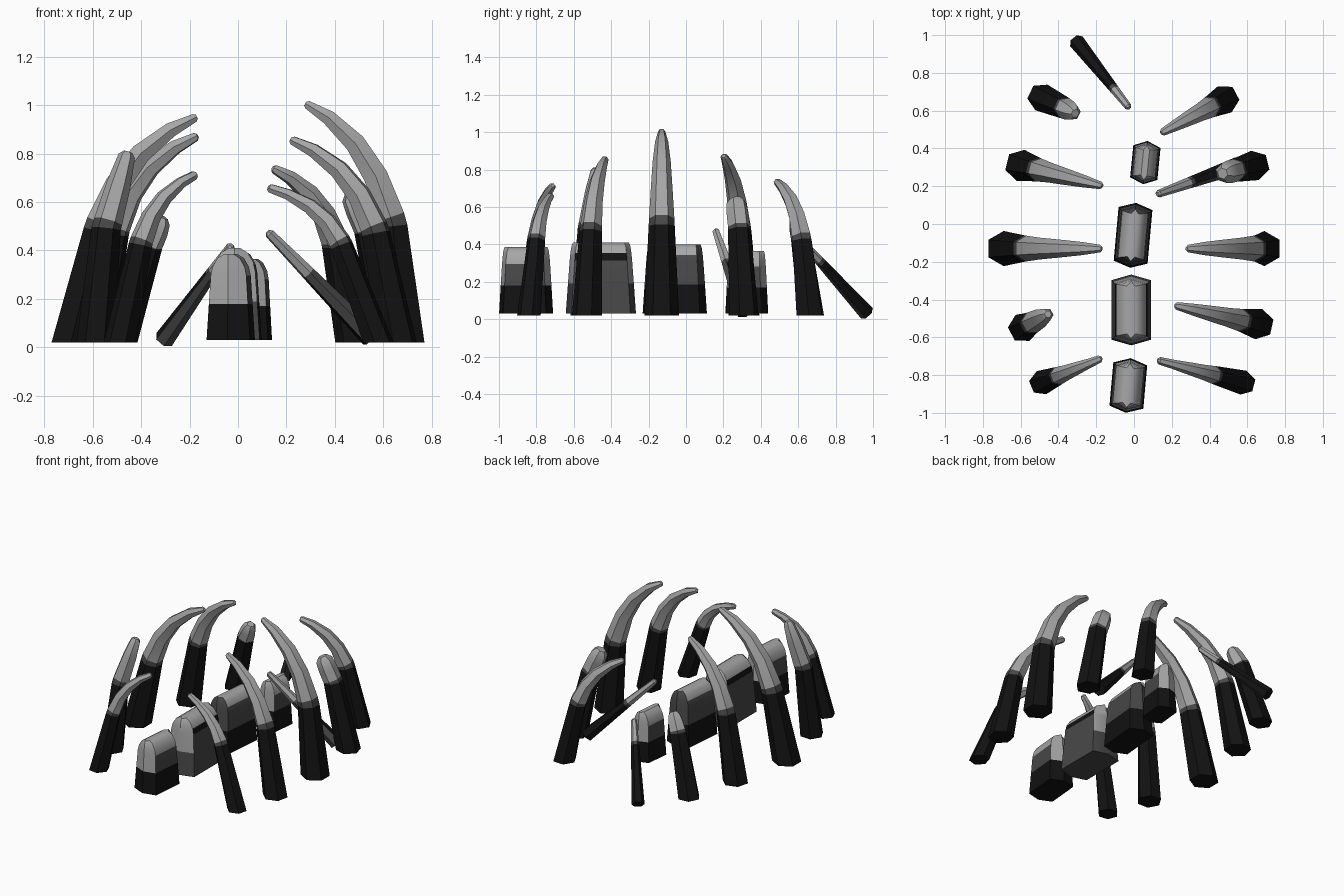
import bpy, bmesh, math
from mathutils import Vector

cube = bpy.data.objects.get("Cube")
if cube:
    bpy.data.objects.remove(cube, do_unlink=True)


def make_material(name, value):
    mat = bpy.data.materials.new(name)
    mat.use_nodes = True
    colour = (value, value, value, 1)
    mat.diffuse_color = colour
    mat.node_tree.nodes["Principled BSDF"].inputs["Base Color"].default_value = colour
    return mat


MATERIALS = [make_material("charred black", 0.006),
             make_material("dark grey", 0.065),
             make_material("bone grey", 0.38)]
BLACK, GREY, BONE = range(3)


def finish(name, bm):
    bmesh.ops.recalc_face_normals(bm, faces=bm.faces)
    mesh = bpy.data.meshes.new(name)
    bm.to_mesh(mesh)
    bm.free()
    for mat in MATERIALS:
        mesh.materials.append(mat)
    obj = bpy.data.objects.new(name, mesh)
    bpy.context.collection.objects.link(obj)
    bpy.ops.object.select_all(action="DESELECT")
    obj.select_set(True)
    bpy.context.view_layer.objects.active = obj
    bpy.ops.object.shade_smooth_by_angle(angle=math.radians(35))
    return obj


def skin(bm, rings, bands):
    """Join rings of points into a closed body, one material per band."""
    loops = [[bm.verts.new(p) for p in ring] for ring in rings]
    for a, b, mat in zip(loops, loops[1:], bands):
        for i in range(len(a)):
            j = (i + 1) % len(a)
            bm.faces.new((a[i], a[j], b[j], b[i])).material_index = mat
    bm.faces.new(loops[0]).material_index = bands[0]
    bm.faces.new(loops[-1]).material_index = bands[-1]


def bone_tube(name, points, radii, bands, flat_base=True):
    """Tapered six-sided tube along a path, with a blunt pointed tip."""
    points = [Vector(p) for p in points]
    end = (points[-1] - points[-2]).normalized()
    points.append(points[-1] + end * radii[-1] * 0.5)
    radii = radii + [radii[-1] * 0.55]
    run = points[-1] - points[0]
    side = Vector((-run.y, run.x, 0)).normalized()
    rings = []
    for k, (p, r) in enumerate(zip(points, radii)):
        tangent = (points[min(k + 1, len(points) - 1)] - points[max(k - 1, 0)]).normalized()
        if k == 0 and flat_base:
            tangent = Vector((0, 0, 1))
        out = tangent.cross(side)
        rings.append([p + r * (side * math.cos(a) + out * math.sin(a))
                      for a in (i * math.pi / 3 for i in range(6))])
    bm = bmesh.new()
    skin(bm, rings, bands + [BONE])
    return finish(name, bm)


def curved_rib(name, base, knee, tip, radius):
    """Straight charred leg, then a bone curve sweeping in to the tip."""
    base, tip = Vector((*base, 0.02)), Vector(tip)
    knee_at, knee_z = knee

    def on_plane(h, z):
        p = base.lerp(tip, h)
        p.z = z
        return p
    start = on_plane(knee_at, knee_z)
    control = on_plane(knee_at + 0.24 * (1 - knee_at), knee_z + 0.75 * (tip.z - knee_z))
    curve = [start.lerp(control, t).lerp(control.lerp(tip, t), t)
             for t in (0, 0.05, 0.3, 0.55, 0.8, 0.97)]
    radii = [radius * s for s in (1, 0.75, 0.73, 0.62, 0.52, 0.38)] + [0.02]
    bone_tube(name, [base] + curve, radii, [BLACK, GREY] + [BONE] * 4)


def broken_rib(name, base, knee, tip, radius, tip_radius):
    """Rib snapped off shortly above its charred leg."""
    base, knee, tip = Vector((*base, 0.02)), Vector(knee), Vector(tip)
    bone_tube(name, [base, knee, knee.lerp(tip, 0.1), knee.lerp(tip, 0.6), tip],
              [radius, radius * 0.78, radius * 0.76, (radius + tip_radius) * 0.45, tip_radius],
              [BLACK, GREY, BONE, BONE])


def fallen_rib(name, base, tip, burnt, radius):
    """Straight loose rib lying against the ground."""
    base, tip = Vector(base), Vector(tip)
    steps = (0, burnt, burnt + 0.04, 1)
    obj = bone_tube(name, [base.lerp(tip, s) for s in steps],
                    [radius * (1 - 0.55 * s) for s in steps], [BLACK, GREY, BONE], False)
    # Scorched grey on the faces turned to the front
    for poly in obj.data.polygons:
        if poly.material_index == BLACK and poly.normal.y < -0.5:
            poly.material_index = GREY


# Whole ribs: base, knee (share of the run, height), tip, radius
curved_rib("left_rib_front", (0.58, -0.84), (0.33, 0.42), (0.12, -0.72, 0.66), 0.065)
curved_rib("left_rib_second", (0.66, -0.53), (0.2, 0.47), (0.21, -0.43, 0.86), 0.082)
curved_rib("left_rib_middle", (0.69, -0.13), (0.12, 0.5), (0.27, -0.13, 1.01), 0.093)
curved_rib("left_rib_rear", (0.48, 0.66), (0.22, 0.42), (0.14, 0.48, 0.74), 0.078)
curved_rib("right_rib_front", (-0.49, -0.84), (0.27, 0.42), (-0.17, -0.71, 0.715), 0.066)
curved_rib("right_rib_middle", (-0.69, -0.13), (0.21, 0.48), (-0.16, -0.13, 0.955), 0.093)
curved_rib("right_rib_fourth", (-0.6, 0.31), (0.2, 0.47), (-0.16, 0.2, 0.875), 0.085)

# Snapped ribs
broken_rib("left_rib_broken", (0.64, 0.31), (0.54, 0.285, 0.48), (0.48, 0.27, 0.62), 0.08, 0.055)
broken_rib("right_rib_broken_front", (-0.59, -0.55), (-0.545, -0.525, 0.49),
           (-0.46, -0.48, 0.79), 0.078, 0.035)
broken_rib("right_rib_broken_rear", (-0.49, 0.67), (-0.37, 0.615, 0.42),
           (-0.32, 0.59, 0.52), 0.075, 0.042)

# Loose ribs
fallen_rib("left_rib_fallen", (0.55, 0.31, 0.04), (0.13, 0.16, 0.47), 0.58, 0.045)
fallen_rib("rear_rib_fallen", (-0.305, 0.967, 0.032), (-0.03, 0.62, 0.415), 0.7, 0.042)


def vertebra(name, centre, width, length, top, turn, bands, ends):
    """Tapered six-sided block with a rounded crown and scorched sides."""
    w, l, c, s = width / 2, length / 2, math.cos(turn), math.sin(turn)
    shoulder = l - 0.03
    outline = [(w, -shoulder), (w, shoulder), (0, l), (-w, shoulder), (-w, -shoulder), (0, -l)]
    levels = [(0, 1, 1), (0.42, 0.9, 0.94), (0.75, 0.82, 0.89), (0.85, 0.74, 0.87),
              (0.95, 0.52, 0.84), (1, 0.22, 0.8)]
    rings = []
    for height, sx, sy in levels:
        z = 0.03 + height * (top - 0.03)
        rings.append([(centre[0] + c * x * sx - s * y * sy,
                       centre[1] + s * x * sx + c * y * sy, z) for x, y in outline])
    bm = bmesh.new()
    skin(bm, rings, bands + [BONE] * 2)
    # Bare bone or grey on the upper part of both ends
    bm.normal_update()
    middle = 0.03 + 0.42 * (top - 0.03)
    for face in bm.faces:
        if abs(face.normal.y) > 0.5 and face.calc_center_median().z > middle:
            face.material_index = ends
    finish(name, bm)


# Spine, front to rear
vertebra("vertebra_front", (-0.03, -0.855), 0.18, 0.29, 0.385, -0.09, [BLACK, GREY, BONE], BONE)
vertebra("vertebra_second", (-0.015, -0.455), 0.21, 0.375, 0.41, 0, [GREY, GREY, BLACK], BONE)
vertebra("vertebra_third", (-0.005, -0.06), 0.18, 0.345, 0.4, -0.09, [BLACK, GREY, GREY], GREY)
vertebra("vertebra_rear", (0.06, 0.325), 0.145, 0.23, 0.365, -0.1, [BLACK, GREY, BONE], BONE)
